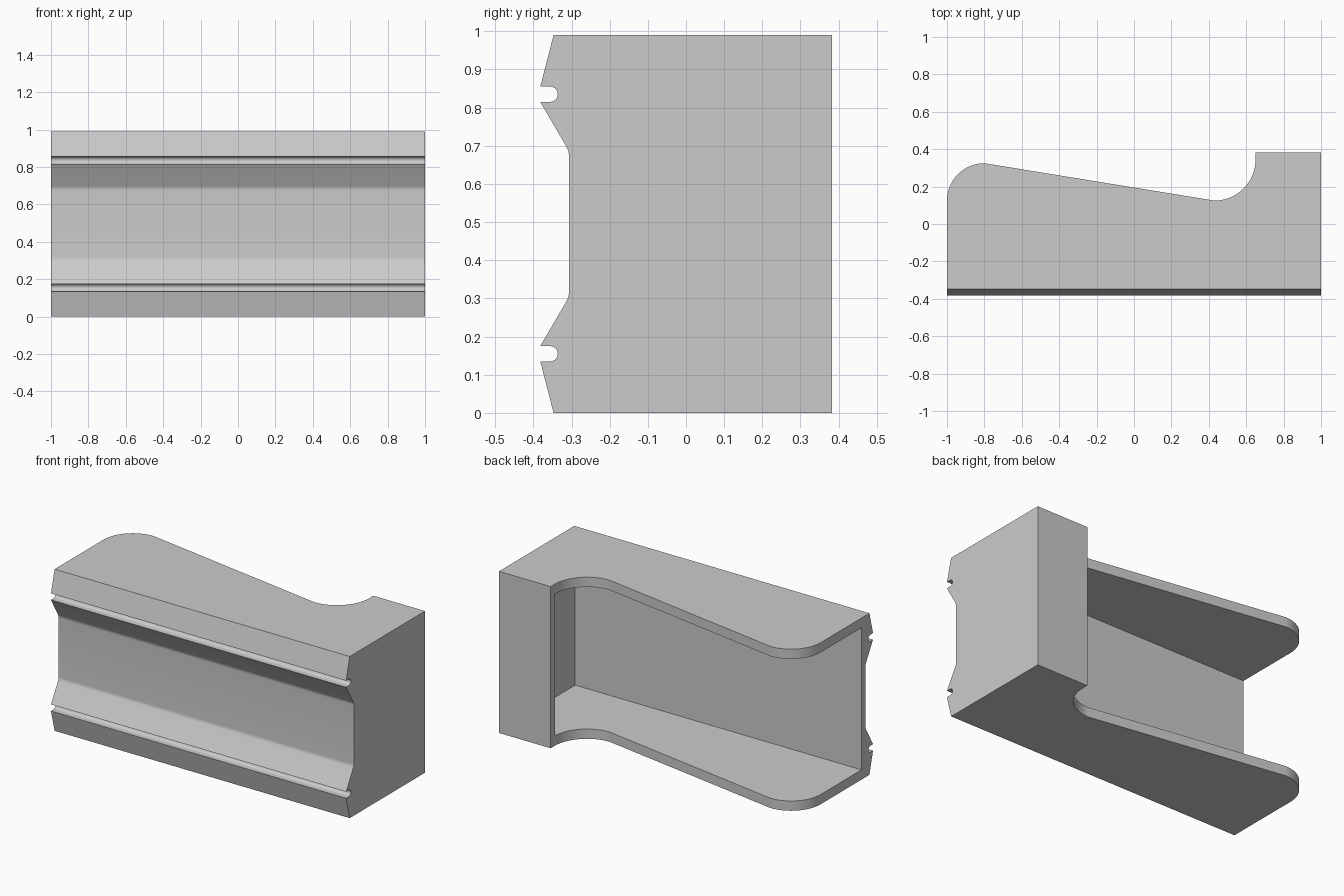
import bpy, bmesh
from math import sin, cos, pi, radians
from mathutils import Vector

if "Cube" in bpy.data.objects:
    bpy.data.objects.remove(bpy.data.objects["Cube"])

HEIGHT = 0.99
FRONT, BACK = -0.382, 0.382

grey = bpy.data.materials.new("plain_grey")
grey.diffuse_color = (0.6, 0.6, 0.6, 1)
grey.use_nodes = True
grey.node_tree.nodes["Principled BSDF"].inputs["Base Color"].default_value = (0.6, 0.6, 0.6, 1)


def arc(cx, cy, r, start, end, steps):
    angles = [radians(start + (end - start) * i / steps) for i in range(steps + 1)]
    return [(cx + r * cos(a), cy + r * sin(a)) for a in angles]


def prism(name, points, sweep):
    """Extrude a closed polygon of 3D points along a vector."""
    bm = bmesh.new()
    face = bm.faces.new([bm.verts.new(p) for p in points])
    moved = bmesh.ops.extrude_face_region(bm, geom=[face])["geom"]
    bmesh.ops.translate(bm, vec=Vector(sweep),
                        verts=[v for v in moved if isinstance(v, bmesh.types.BMVert)])
    bmesh.ops.recalc_face_normals(bm, faces=bm.faces)
    mesh = bpy.data.meshes.new(name)
    bm.to_mesh(mesh)
    bm.free()
    mesh.materials.append(grey)
    obj = bpy.data.objects.new(name, mesh)
    bpy.context.collection.objects.link(obj)
    return obj


def boolean(target, tool, operation):
    mod = target.modifiers.new(operation.title(), "BOOLEAN")
    mod.object, mod.operation, mod.solver = tool, operation, "EXACT"
    bpy.context.view_layer.objects.active = target
    bpy.ops.object.modifier_apply(modifier=mod.name)
    bpy.data.objects.remove(tool)


# Front moulding in (y, z): sloped lip, round-ended groove, slope, softened bend
lower = [(-0.347, 0), (FRONT, 0.135)]
lower += arc(-0.356, 0.155, 0.02, -90, 90, 12)
lower += [(FRONT, 0.175), (-0.313, 0.293)]
lower += [(-0.3095, 0.300), (-0.3075, 0.307), (-0.307, 0.315)]
upper = [(y, HEIGHT - z) for y, z in reversed(lower)]
profile = lower + upper + [(BACK, HEIGHT), (BACK, 0)]
housing = prism("moulded_housing", [(-1, y, z) for y, z in profile], (2, 0, 0))

# Plan outline in (x, y): rounded open end, concave sweep up to the deep end
plan = [(-1, -0.5), (1, -0.5), (1, 0.5), (0.65, 0.5)]
plan += arc(0.43, 0.345, 0.22, 0, -90, 20)
plan += arc(-0.8, 0.125, 0.2, 90, 180, 20)
plan = [(x * 1.0, y) for x, y in plan]
plan[0], plan[1], plan[2] = (-1, -0.5), (1.1, -0.5), (1.1, 0.5)
outline = prism("plan_outline", [(x, y, -0.1) for x, y in plan], (0, 0, HEIGHT + 0.2))
boolean(housing, outline, "INTERSECT")

# Hollow interior, open at the back and at one end
room = [(-1.1, -0.27), (0.94, -0.27), (0.94, 0.34), (-1.1, 0.34)]
cavity = prism("cavity", [(x, y, 0.06) for x, y in room], (0, 0, HEIGHT - 0.12))
boolean(housing, cavity, "DIFFERENCE")

# Smooth the curves while keeping the hard edges
bpy.ops.object.select_all(action="DESELECT")
housing.select_set(True)
bpy.context.view_layer.objects.active = housing
bpy.ops.object.shade_smooth_by_angle(angle=radians(20))
